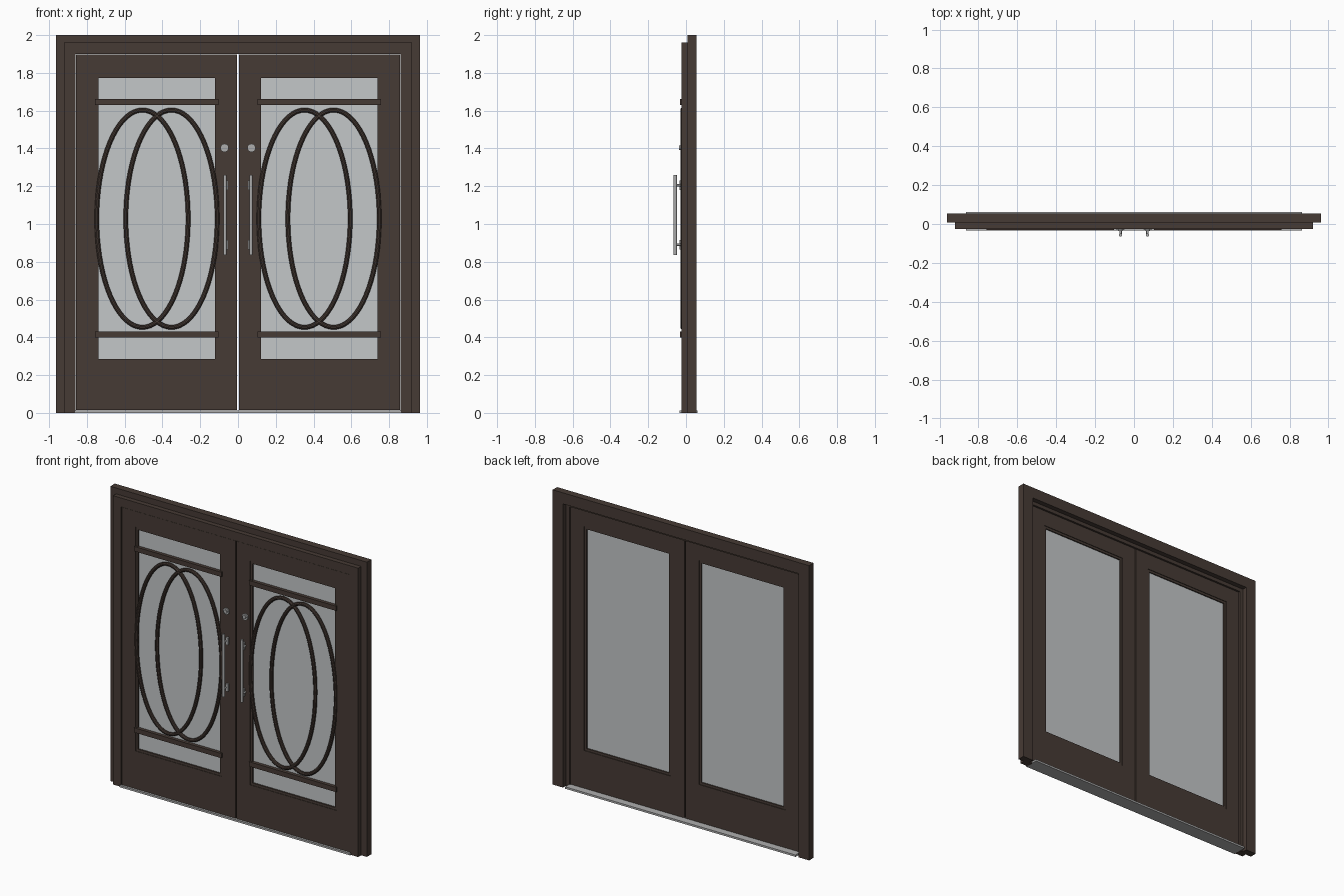
import bpy, bmesh, math
from mathutils import Vector

cube = bpy.data.objects.get("Cube")
if cube:
    bpy.data.objects.remove(cube, do_unlink=True)


def material(name, rgb):
    m = bpy.data.materials.new(name)
    m.use_nodes = True
    m.diffuse_color = (*rgb, 1)
    m.node_tree.nodes["Principled BSDF"].inputs["Base Color"].default_value = (*rgb, 1)
    return m


WOOD = material("dark brown wood", (0.062, 0.043, 0.035))
GLASS = material("pale grey glass", (0.55, 0.57, 0.58))
METAL = material("brushed metal", (0.42, 0.42, 0.42))


def finish(name, bm, mat, smooth=False):
    bmesh.ops.recalc_face_normals(bm, faces=bm.faces)
    mesh = bpy.data.meshes.new(name)
    bm.to_mesh(mesh)
    bm.free()
    mesh.materials.append(mat)
    ob = bpy.data.objects.new(name, mesh)
    bpy.context.collection.objects.link(ob)
    if smooth:
        bpy.ops.object.select_all(action="DESELECT")
        ob.select_set(True)
        bpy.context.view_layer.objects.active = ob
        bpy.ops.object.shade_smooth_by_angle()
    return ob


def box(name, x, y, z, mat=WOOD):
    """Box from (low, high) ranges on each axis."""
    bm = bmesh.new()
    bmesh.ops.create_cube(bm, size=1)
    for v in bm.verts:
        v.co = [(r[0] + r[1]) / 2 + c * (r[1] - r[0]) for c, r in zip(v.co, (x, y, z))]
    return finish(name, bm, mat)


def extrude_outline(name, points, y, mat=WOOD):
    """Outline in the x-z plane pushed through a y range."""
    bm = bmesh.new()
    face = bm.faces.new([bm.verts.new((px, y[0], pz)) for px, pz in points])
    new = bmesh.ops.extrude_face_region(bm, geom=[face])["geom"]
    moved = [g for g in new if isinstance(g, bmesh.types.BMVert)]
    bmesh.ops.translate(bm, verts=moved, vec=(0, y[1] - y[0], 0))
    return finish(name, bm, mat)


def arch(name, outer, top, inner, under, y):
    """Square arch open at the floor."""
    pts = [(-outer, 0), (-outer, top), (outer, top), (outer, 0),
           (inner, 0), (inner, under), (-inner, under), (-inner, 0)]
    return extrude_outline(name, pts, y)


def rod(name, start, end, radius, mat=METAL, sides=20):
    start, end = Vector(start), Vector(end)
    bm = bmesh.new()
    bmesh.ops.create_cone(bm, cap_ends=True, segments=sides, radius1=radius,
                          radius2=radius, depth=(end - start).length)
    turn = (end - start).to_track_quat("Z", "Y").to_matrix()
    for v in bm.verts:
        v.co = turn @ v.co + (start + end) / 2
    return finish(name, bm, mat, True)


def ellipse_ring(name, cx, cz, rx, rz, y, thick, steps=72, sides=10):
    """Round moulding swept along an ellipse."""
    bm = bmesh.new()
    loops = []
    for i in range(steps):
        a = math.tau * i / steps
        n = Vector((math.cos(a) / rx, 0, math.sin(a) / rz)).normalized()
        centre = Vector((cx + rx * math.cos(a), y, cz + rz * math.sin(a)))
        loops.append([bm.verts.new(centre + thick * (n * math.cos(b) + Vector((0, math.sin(b), 0))))
                      for b in (math.tau * k / sides for k in range(sides))])
    for i in range(steps):
        p, q = loops[i], loops[(i + 1) % steps]
        for k in range(sides):
            m = (k + 1) % sides
            bm.faces.new((p[k], p[m], q[m], q[k]))
    return finish(name, bm, WOOD, True)


# Surrounding frame and threshold
arch("jamb", 0.92, 1.96, 0.86, 1.9, (-0.025, 0.022))
arch("casing", 0.963, 2.0, 0.885, 1.925, (0.007, 0.055))
box("threshold", (-0.865, 0.865), (-0.034, 0.061), (0, 0.013), METAL)

# Door layout, measured outward from the meeting line
EDGE_IN, OPEN_IN, OPEN_OUT, EDGE_OUT = 0.004, 0.106, 0.755, 0.857
BASE, OPEN_LOW, OPEN_HIGH, HEAD = 0.014, 0.27, 1.79, 1.897
DEPTH = (-0.021, 0.013)
BEAD = 0.016

for label, s in (("left", 1), ("right", -1)):
    def part(name, x, y, z, mat=WOOD):
        return box(f"{label}_{name}", sorted((s * x[0], s * x[1])), y, z, mat)

    # Stiles, rails and glass
    part("inner_stile", (EDGE_IN, OPEN_IN), DEPTH, (BASE, HEAD))
    part("outer_stile", (OPEN_OUT, EDGE_OUT), DEPTH, (BASE, HEAD))
    part("top_rail", (OPEN_IN, OPEN_OUT), DEPTH, (OPEN_HIGH, HEAD))
    part("bottom_rail", (OPEN_IN, OPEN_OUT), DEPTH, (BASE, OPEN_LOW))
    part("glass", (OPEN_IN, OPEN_OUT), (-0.008, 0.001), (OPEN_LOW, OPEN_HIGH), GLASS)

    # Glazing beads
    bead_y = (-0.018, 0.009)
    for name, x in (("inner_bead", (OPEN_IN, OPEN_IN + BEAD)), ("outer_bead", (OPEN_OUT - BEAD, OPEN_OUT))):
        part(name, x, bead_y, (OPEN_LOW, OPEN_HIGH))
    for name, z in (("bottom_bead", (OPEN_LOW, OPEN_LOW + BEAD)), ("top_bead", (OPEN_HIGH - BEAD, OPEN_HIGH))):
        part(name, (OPEN_IN, OPEN_OUT), bead_y, z)

    # Crossbars and overlapping ellipses on the front
    for name, z in (("lower_crossbar", 0.415), ("upper_crossbar", 1.645)):
        part(name, (OPEN_IN - 0.003, OPEN_OUT + 0.003), (-0.031, -0.006), (z - 0.016, z + 0.016))
    for name, cx in (("inner_ellipse", 0.352), ("outer_ellipse", 0.506)):
        ellipse_ring(f"{label}_{name}", s * cx, 1.028, 0.242, 0.575, -0.019, 0.012)

    # Pull handle on two mounts, and lock
    hx = s * 0.069
    rod(f"{label}_pull_bar", (hx, -0.057, 0.837), (hx, -0.057, 1.26), 0.0085)
    for name, z in (("lower", 0.89), ("upper", 1.205)):
        part(f"{name}_handle_plate", (0.053, 0.069), (-0.034, -0.02), (z - 0.025, z + 0.025), METAL)
        rod(f"{label}_{name}_handle_stem", (hx, -0.02, z), (hx, -0.055, z), 0.006)
    rod(f"{label}_lock_rose", (s * 0.071, -0.02, 1.403), (s * 0.071, -0.029, 1.403), 0.022)
    rod(f"{label}_lock_barrel", (s * 0.071, -0.028, 1.403), (s * 0.071, -0.036, 1.403), 0.012)
